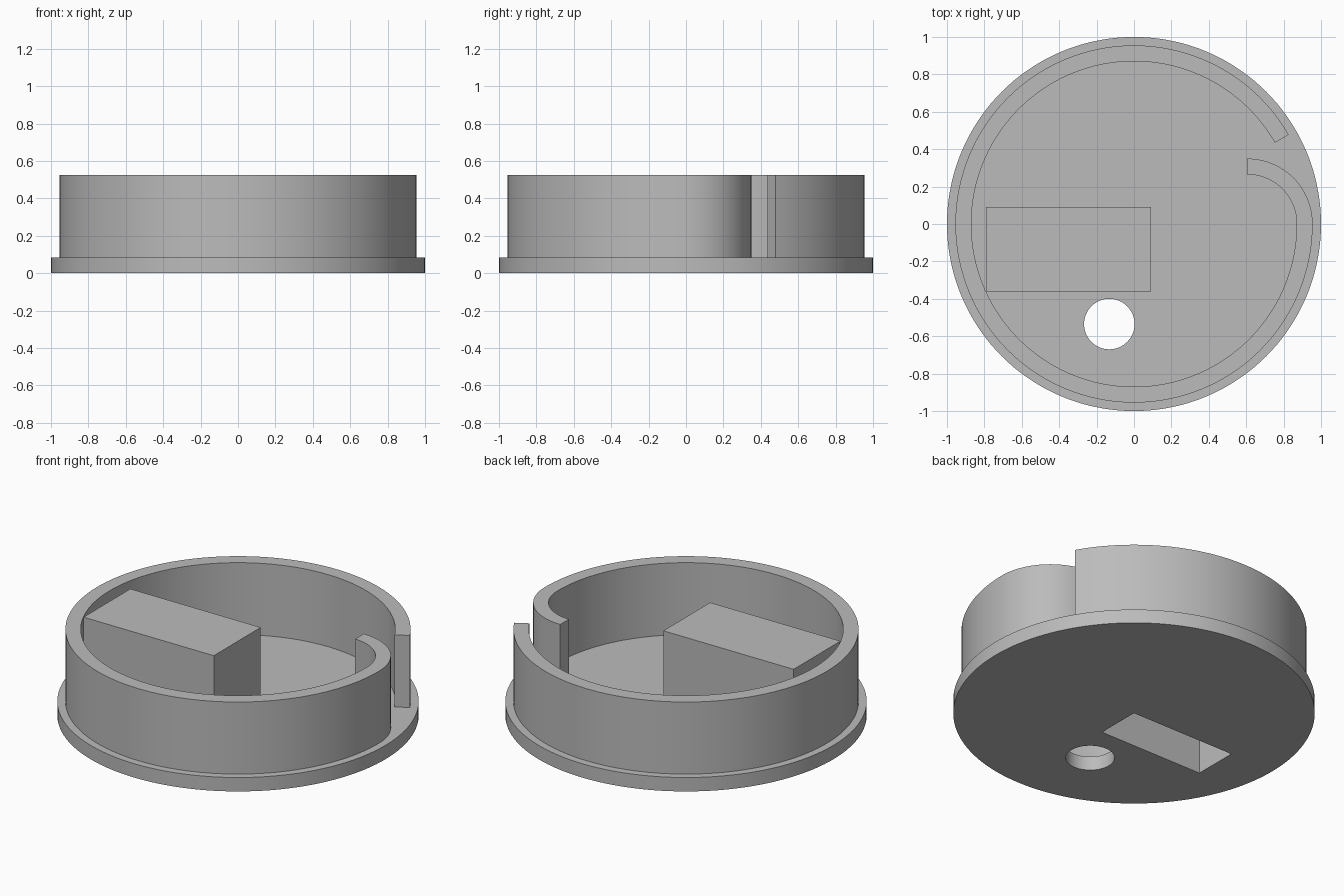
import bpy
import bmesh
from math import cos, sin, pi, radians
from mathutils import Vector

if "Cube" in bpy.data.objects:
    bpy.data.objects.remove(bpy.data.objects["Cube"])

FLOOR, TOP = 0.085, 0.525      # floor thickness, rim height
OUTER, INNER = 0.955, 0.87     # wall radii
HOOK_X = 0.605                 # centre of the inward hook

grey = bpy.data.materials.new("plain_grey")
grey.use_nodes = True
colour = (0.5, 0.5, 0.5, 1)
grey.diffuse_color = colour
grey.node_tree.nodes["Principled BSDF"].inputs["Base Color"].default_value = colour


def arc(radius, start, end, steps, cx=0, cy=0):
    """Points along an arc, angles in degrees."""
    angles = [radians(start + (end - start) * i / steps) for i in range(steps + 1)]
    return [Vector((cx + radius * cos(a), cy + radius * sin(a))) for a in angles]


def finish(name, bm):
    bmesh.ops.recalc_face_normals(bm, faces=bm.faces)
    mesh = bpy.data.meshes.new(name)
    bm.to_mesh(mesh)
    bm.free()
    mesh.materials.append(grey)
    obj = bpy.data.objects.new(name, mesh)
    bpy.context.collection.objects.link(obj)
    return obj


def prism(name, outline, z0, z1):
    """Extrude a closed outline upward."""
    bm = bmesh.new()
    face = bm.faces.new([bm.verts.new((p[0], p[1], z0)) for p in outline])
    new = bmesh.ops.extrude_face_region(bm, geom=[face])["geom"]
    verts = [v for v in new if isinstance(v, bmesh.types.BMVert)]
    bmesh.ops.translate(bm, verts=verts, vec=(0, 0, z1 - z0))
    return finish(name, bm)


def ribbon(name, left, right, z0, z1):
    """Wall of constant height between two matching paths."""
    bm = bmesh.new()
    rings = [[bm.verts.new((p.x, p.y, z)) for p, z in
              ((a, z0), (b, z0), (b, z1), (a, z1))] for a, b in zip(left, right)]
    for r, s in zip(rings, rings[1:]):
        for i in range(4):
            j = (i + 1) % 4
            bm.faces.new((r[i], r[j], s[j], s[i]))
    bm.faces.new(rings[0])
    bm.faces.new(rings[-1])
    return finish(name, bm)


def rectangle(x0, x1, y0, y1):
    return [(x0, y0), (x1, y0), (x1, y1), (x0, y1)]


def cut(obj, cutter):
    cutter.hide_render = True
    mod = obj.modifiers.new("cut", "BOOLEAN")
    mod.operation = "DIFFERENCE"
    mod.solver = "EXACT"
    mod.object = cutter
    bpy.context.view_layer.objects.active = obj
    bpy.ops.object.modifier_apply(modifier=mod.name)


# Main parts: flanged floor, hollow box, and wall that curls into a hook
base = prism("base_plate", arc(1, 0, 360, 144)[:-1], 0, FLOOR)
box = prism("raised_box", rectangle(-0.79, 0.09, -0.362, 0.09), FLOOR, TOP)


def wall_path(radius):
    hook = arc(radius - HOOK_X, 360, 450, 32, HOOK_X)
    return arc(radius, 30, 360, 132) + hook[1:]


wall = ribbon("hooked_wall", wall_path(OUTER), wall_path(INNER), FLOOR, TOP)

# Round hole through the floor, and the pocket open underneath the box
hole = prism("hole_cutter", arc(0.135, 0, 360, 64, -0.132, -0.535)[:-1], -0.1, 0.2)
pocket = prism("pocket_cutter", rectangle(-0.703, 0, -0.275, 0), -0.1, TOP - 0.087)
cut(base, hole)
cut(base, pocket)
cut(box, pocket)
for helper in (hole, pocket):
    bpy.data.objects.remove(helper)

# Smooth the round walls, keep the edges crisp
for obj in (base, wall):
    bpy.ops.object.select_all(action="DESELECT")
    obj.select_set(True)
    bpy.context.view_layer.objects.active = obj
    bpy.ops.object.shade_smooth_by_angle(angle=pi / 6)
